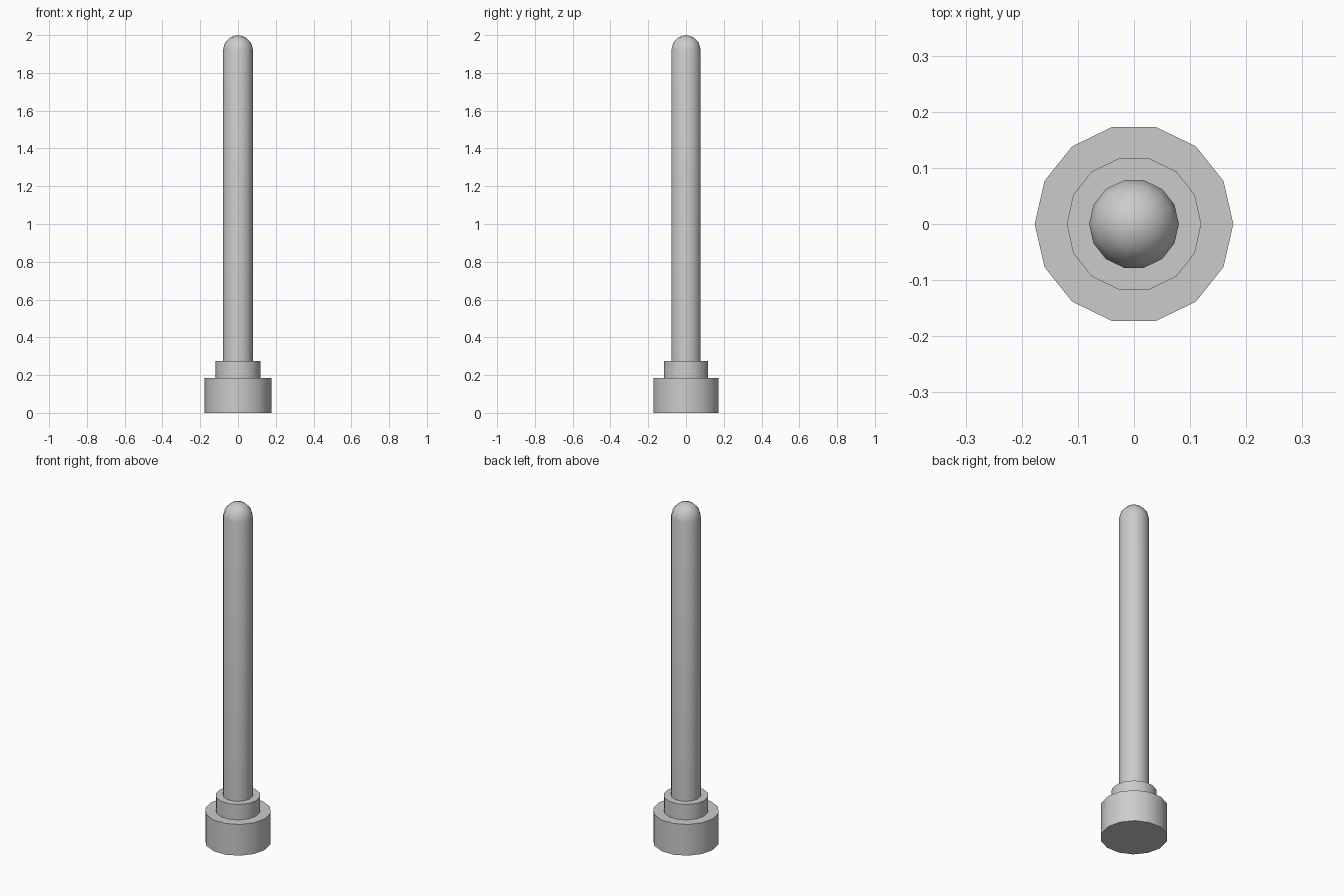
import bpy, bmesh, math

if "Cube" in bpy.data.objects:
    bpy.data.objects.remove(bpy.data.objects["Cube"])

SIDES = 14


def lathe(name, profile, smooth_angle=40):
    """Revolve (radius, z) points around z into a closed low-poly solid."""
    bm = bmesh.new()
    rings = []
    for r, z in profile:
        if r == 0:
            rings.append([bm.verts.new((0, 0, z))])
        else:
            rings.append([bm.verts.new((r * math.cos(2 * math.pi * i / SIDES),
                                        r * math.sin(2 * math.pi * i / SIDES), z))
                          for i in range(SIDES)])
    for low, high in zip(rings, rings[1:]):
        for i in range(SIDES):
            j = (i + 1) % SIDES
            if len(high) == 1:
                bm.faces.new((low[i], low[j], high[0]))
            else:
                bm.faces.new((low[i], low[j], high[j], high[i]))
    bm.faces.new(rings[0][::-1])
    if len(rings[-1]) > 1:
        bm.faces.new(rings[-1])
    mesh = bpy.data.meshes.new(name)
    bm.to_mesh(mesh)
    bm.free()
    obj = bpy.data.objects.new(name, mesh)
    bpy.context.collection.objects.link(obj)
    bpy.ops.object.select_all(action='DESELECT')
    obj.select_set(True)
    bpy.context.view_layer.objects.active = obj
    bpy.ops.object.shade_smooth_by_angle(angle=math.radians(smooth_angle))
    return obj


# Wide base and stepped collar
lathe("base", [(0.177, 0), (0.177, 0.184)])
lathe("collar", [(0.12, 0.184), (0.12, 0.275)])

# Post with a domed tip
R, TOP, STEPS = 0.08, 2.0, 3
dome = [(R * math.cos(a), TOP - R + R * math.sin(a))
        for a in (math.pi / 2 * k / STEPS for k in range(STEPS))]
lathe("post", [(R, 0.275)] + dome + [(0, TOP)])
